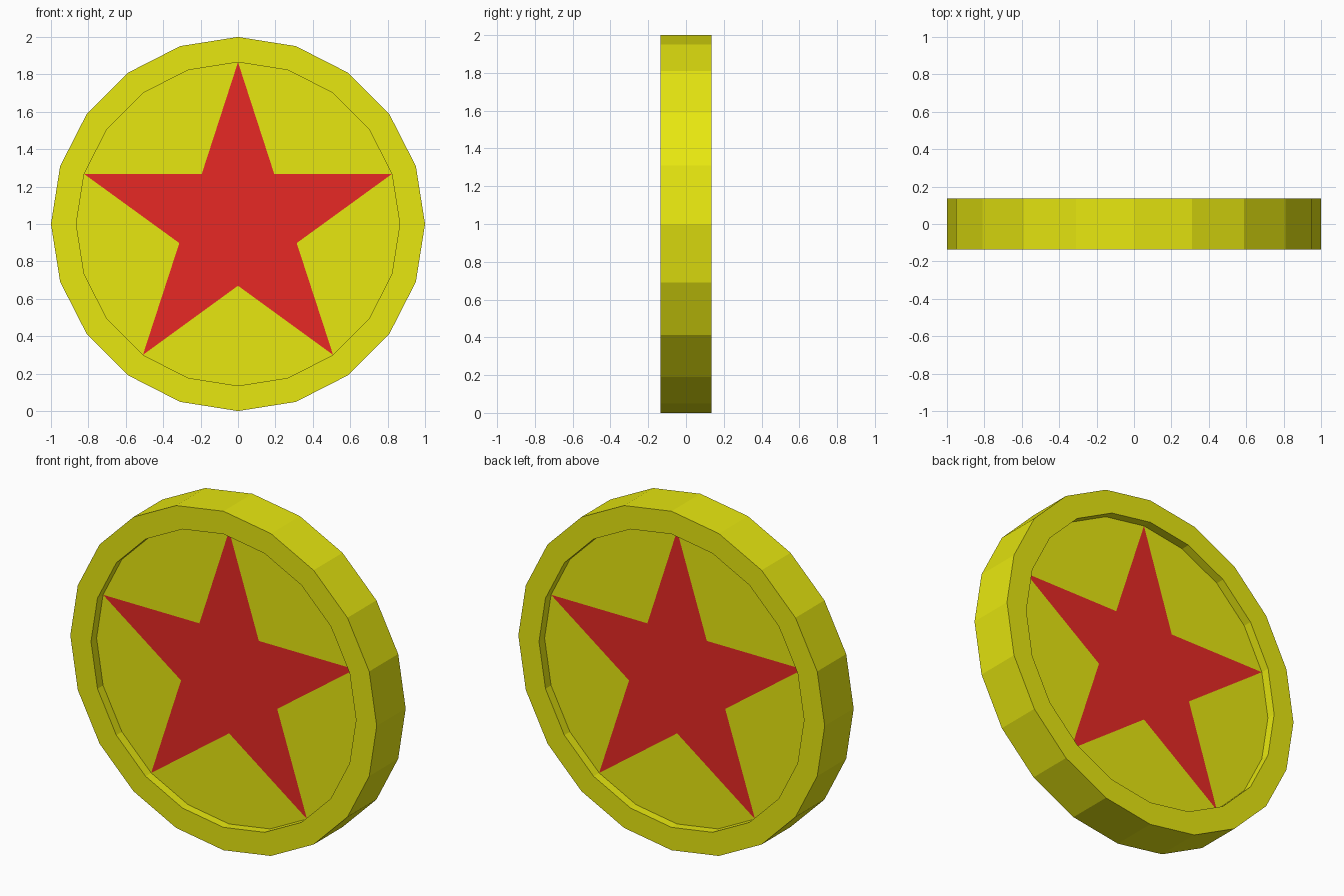
import bpy, bmesh
from math import sin, cos, pi

if "Cube" in bpy.data.objects:
    bpy.data.objects.remove(bpy.data.objects["Cube"])

SIDES, R_OUT, R_IN, R_NOTCH = 20, 1.0, 0.865, 0.33
HALF, FLOOR = 0.135, 0.083   # half thickness, recessed floor position


def material(name, color):
    m = bpy.data.materials.new(name)
    m.diffuse_color = color
    m.use_nodes = True
    m.node_tree.nodes["Principled BSDF"].inputs["Base Color"].default_value = m.diffuse_color
    return m


bm = bmesh.new()


def ring(r, y, n=SIDES, offset=0.0):
    angles = [2 * pi * i / n + offset for i in range(n)]
    return [bm.verts.new((r * sin(a), y, 1 + r * cos(a))) for a in angles]


def bridge(a, b):
    for i in range(len(a)):
        j = (i + 1) % len(a)
        bm.faces.new((a[i], a[j], b[j], b[i]))


def coin_side(s):
    # raised rim, recess wall, then a floor divided into star and gaps
    outer, lip, floor = ring(R_OUT, s * HALF), ring(R_IN, s * HALF), ring(R_IN, s * FLOOR)
    bridge(outer, lip)
    bridge(lip, floor)
    notch = ring(R_NOTCH, s * FLOOR, 5, pi / 5)
    outline = []
    for k in range(5):
        arc = [floor[(4 * k + i) % SIDES] for i in range(5)]
        bm.faces.new(arc + [notch[k]])
        outline += [arc[0], notch[k]]
    bm.faces.new(outline).material_index = 1
    return outer


# coin edge joins the two matching sides
bridge(coin_side(-1), coin_side(1))
bmesh.ops.recalc_face_normals(bm, faces=bm.faces[:])

mesh = bpy.data.meshes.new("star_coin")
bm.to_mesh(mesh)
bm.free()
mesh.materials.append(material("yellow", (0.8, 0.8, 0.005, 1)))
mesh.materials.append(material("red", (0.8, 0.022, 0.018, 1)))
bpy.context.collection.objects.link(bpy.data.objects.new("star_coin", mesh))
